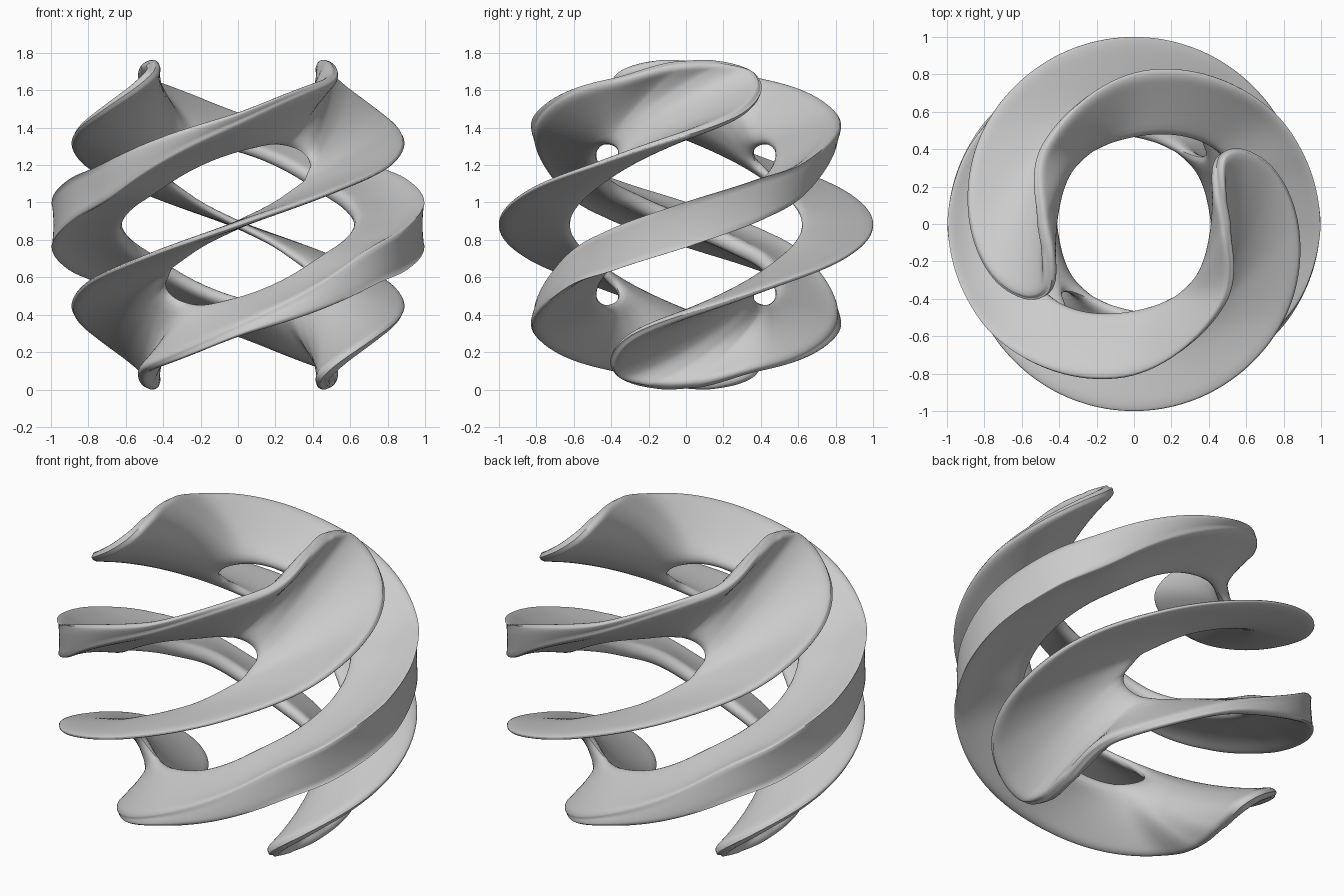
import bpy, bmesh, math
from mathutils import Vector, Matrix

if "Cube" in bpy.data.objects:
    bpy.data.objects.remove(bpy.data.objects["Cube"])

# One quarter of the ribbon, from the wide rim at -x to the thin blade at the front:
# outer edge azimuth, latitude | inner edge azimuth, latitude, radius |
# rim half thickness, web half thickness, outward bow, set-back of the rim's lower corner
ROWS = [
    (-180, 0, -180, 0, .62, .13, .045, 0, 0),
    (-157, 7.5, -157, 10, .62, .122, .045, 0, .025),
    (-135, 16, -133, 21, .62, .095, .042, 0, .06),
    (-90, 35.5, -90, 41, .62, .036, .036, 0, .03),
    (-40, 50.5, -67, 43, .63, .03, .034, .03, 0),
    (-2, 60, -54, 41.5, .63, .034, .034, .055, 0),
    (24, 60, -47, 38.5, .63, .038, .034, .07, 0),
    (38, 54, -44, 34.5, .63, .038, .032, .078, 0),
    (34, 45, -45, 30, .63, .032, .03, .07, 0),
    (20, 36, -49, 26, .63, .027, .028, .055, 0),
    (-1, 28.5, -54, 21, .63, .022, .026, .03, 0),
    (-30, 19, -62, 16, .62, .018, .024, .01, 0),
    (-60, 10, -75, 8, .62, .016, .022, 0, 0),
    (-90, 0, -90, 0, .62, .016, .022, 0, 0),
]


def sph(az, lat, r=1.0):
    a, b = math.radians(az), math.radians(lat)
    return Vector((r * math.cos(b) * math.cos(a), r * math.cos(b) * math.sin(a), r * math.sin(b)))


def flip_x(v):
    return Vector((v.x, -v.y, -v.z))


def flip_y(v):
    return Vector((-v.x, v.y, -v.z))


def cr(p, i, u):
    # Catmull-Rom value on a padded list
    a, b, c, d = p[i:i + 4]
    return 0.5 * (b * 2 + (c - a) * u + (a * 2 - b * 5 + c * 4 - d) * u * u
                  + (b * 3 - a - c * 3 + d) * u ** 3)


def padded(pts):
    return [flip_x(pts[1])] + pts + [flip_y(pts[-2])]


def pad_num(k, sign=1):
    v = [r[k] for r in ROWS]
    return [sign * v[1]] + v + [v[-2]]


outer = padded([sph(r[0], r[1]) for r in ROWS])
inner = padded([sph(r[2], r[3], r[4]) for r in ROWS])
radii, rims, webs, bows = (pad_num(k) for k in (4, 5, 6, 7))
backs = pad_num(8, -1)
SEGS = len(ROWS) - 1
S = [.015, .04, .075, .12, .2, .3, .4, .5, .6, .7, .78, .84, .89, .93, .96, .98, .99, 1.0]
CAP = [.75, .45, 0, -.45, -.75]


def locate(t):
    i = min(max(int(math.floor(t)), 0), SEGS - 1)
    return i, t - i


def web_point(t, s):
    # middle surface between inner and outer edge
    i, u = locate(t)
    p = cr(outer, i, u).normalized()
    q = cr(inner, i, u).normalized() * cr(radii, i, u)
    v = q.lerp(p, s)
    return v + v.normalized() * (cr(bows, i, u) * 4 * s * (1 - s))


def normal(t, s):
    e = 2e-3
    dt = web_point(t + e, s) - web_point(t - e, s)
    ds = web_point(t, s + e) - web_point(t, s - e)
    return dt.cross(ds).normalized()


def section(t):
    i, u = locate(t)
    rim, web, back = cr(rims, i, u), cr(webs, i, u), cr(backs, i, u)
    p, q = web_point(t, 1), web_point(t, 0)
    width = (p - q).length
    corner = .25 + .6 * min(1, max(0, (rim - .036) / .08))  # how square the rim is

    def side(s, sign):
        h = web + (rim - web) * s ** 3
        if s < .12:
            h *= math.sqrt(1 - (1 - s / .12) ** 2)
        d = (1 - s) * width / .06
        if d < 1:
            h *= corner + (1 - corner) * math.sqrt(1 - (1 - d) ** 2)
        v = web_point(t, s) + normal(t, s) * h * sign
        if s == 1.0:
            v.normalize()
        return v * (1 - max(back * sign, 0) * s ** 3)

    n = normal(t, 1)
    # outer rim face, slightly hollow where it is wide
    dent = .15 * max(rim - .04, 0)
    cap = [(p + n * rim * corner * k).normalized()
           * (1 - dent * (1 - k * k) - abs(back) * ((1 + math.copysign(k, k * back)) / 2) ** 1.5)
           for k in CAP]
    return [q] + [side(s, 1) for s in S] + cap + [side(s, -1) for s in reversed(S)]


STEPS = 14
rings = [section(k / STEPS) for k in range(SEGS * STEPS + 1)]

# Four copies by half turns about the three axes
bm = bmesh.new()
for turn in (None, 'X', 'Y', 'Z'):
    m = Matrix.Rotation(math.pi, 3, turn) if turn else Matrix.Identity(3)
    vs = [[bm.verts.new(m @ v) for v in ring] for ring in rings]
    for a, b in zip(vs, vs[1:]):
        n = len(a)
        for j in range(n):
            bm.faces.new((a[j], a[(j + 1) % n], b[(j + 1) % n], b[j]))
bmesh.ops.remove_doubles(bm, verts=bm.verts, dist=2e-4)
bmesh.ops.recalc_face_normals(bm, faces=bm.faces)
low = min(v.co.z for v in bm.verts)
bmesh.ops.translate(bm, verts=bm.verts, vec=(0, 0, -low))

mesh = bpy.data.meshes.new("twisted_ring")
bm.to_mesh(mesh)
bm.free()
ring = bpy.data.objects.new("twisted_ring", mesh)
bpy.context.collection.objects.link(ring)
bpy.context.view_layer.objects.active = ring
ring.select_set(True)
bpy.ops.object.shade_smooth_by_angle(angle=math.radians(60))
